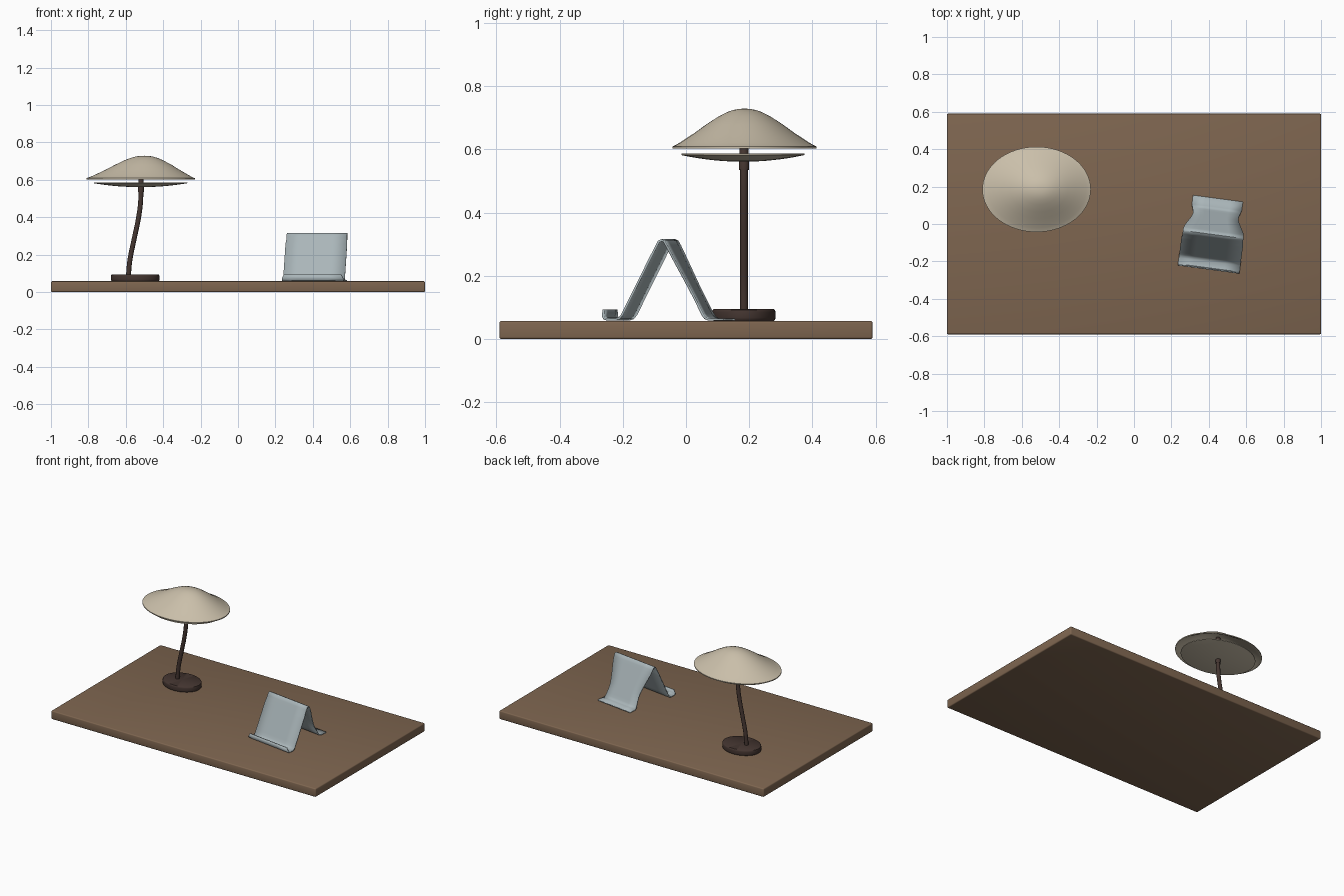
import bpy, bmesh, math
from mathutils import Vector, Matrix

if "Cube" in bpy.data.objects:
    bpy.data.objects.remove(bpy.data.objects["Cube"])


def material(name, rgb):
    m = bpy.data.materials.new(name)
    m.diffuse_color = (*rgb, 1)
    m.use_nodes = True
    m.node_tree.nodes["Principled BSDF"].inputs["Base Color"].default_value = m.diffuse_color
    return m


WOOD = material("wood_brown", (0.21, 0.132, 0.08))
DARK = material("dark_bronze", (0.058, 0.036, 0.03))
CREAM = material("cream", (0.59, 0.52, 0.40))
STEEL = material("pale_blue_grey", (0.40, 0.465, 0.485))


def finish(name, bm, mat, angle=40):
    bmesh.ops.recalc_face_normals(bm, faces=bm.faces[:])
    me = bpy.data.meshes.new(name)
    bm.to_mesh(me)
    bm.free()
    ob = bpy.data.objects.new(name, me)
    bpy.context.collection.objects.link(ob)
    me.materials.append(mat)
    bpy.context.view_layer.objects.active = ob
    ob.select_set(True)
    bpy.ops.object.shade_smooth_by_angle(angle=math.radians(angle))
    ob.select_set(False)
    return ob


def lathe(name, profile, centre, rx, ry, mat, lean=None, n=64):
    """Revolve (radius, z) points into an ellipse; lean shifts x by height."""
    bm = bmesh.new()
    rings = []
    for r, z in profile:
        dx = lean(r) if lean else 0
        if r < 1e-6:
            rings.append([bm.verts.new((centre[0] + dx, centre[1], z))])
        else:
            rings.append([bm.verts.new((centre[0] + dx + r * rx * math.cos(2 * math.pi * i / n),
                                        centre[1] + r * ry * math.sin(2 * math.pi * i / n), z))
                          for i in range(n)])
    for a, b in zip(rings, rings[1:]):
        for i in range(n):
            j = (i + 1) % n
            if len(a) == 1:
                bm.faces.new((a[0], b[i], b[j]))
            elif len(b) == 1:
                bm.faces.new((a[i], a[j], b[0]))
            else:
                bm.faces.new((a[i], a[j], b[j], b[i]))
    return finish(name, bm, mat)


# Desk top with softened edges
bm = bmesh.new()
bmesh.ops.create_cube(bm, size=1, matrix=Matrix.Translation((0, 0, 0.029)) @ Matrix.Diagonal((2, 1.18, 0.058, 1)))
bmesh.ops.bevel(bm, geom=bm.edges[:], offset=0.007, segments=3, affect='EDGES', profile=0.5)
finish("desk_top", bm, WOOD)

# Lamp base
lathe("lamp_base", [(0, 0.058), (0.96, 0.058), (0.99, 0.062), (1, 0.068), (1, 0.085),
                    (0.985, 0.092), (0.95, 0.095), (0, 0.095)], (-0.55, 0.183), 0.13, 0.1, DARK)

# Curved lamp stem
cu = bpy.data.curves.new("stem_path", 'CURVE')
cu.dimensions = '3D'
cu.bevel_depth = 0.013
cu.bevel_resolution = 4
cu.use_fill_caps = True
cu.resolution_u = 8
pts = [(-0.586, 0.085), (-0.578, 0.17), (-0.556, 0.28), (-0.533, 0.39), (-0.521, 0.48), (-0.519, 0.56)]
sp = cu.splines.new('BEZIER')
sp.bezier_points.add(len(pts) - 1)
for p, (x, z) in zip(sp.bezier_points, pts):
    p.co = (x, 0.183, z)
    p.handle_left_type = p.handle_right_type = 'AUTO'
tmp = bpy.data.objects.new("stem_path", cu)
bpy.context.collection.objects.link(tmp)
bm = bmesh.new()
bm.from_mesh(tmp.evaluated_get(bpy.context.evaluated_depsgraph_get()).to_mesh())
bpy.data.objects.remove(tmp)
finish("lamp_stem", bm, DARK)

# Collar joining stem, diffuser and shade
lathe("lamp_collar", [(0, 0.535), (1, 0.535), (1, 0.562), (0.88, 0.565), (0.88, 0.715), (0, 0.715)],
      (-0.519, 0.183), 0.016, 0.016, DARK, n=24)

# Shade: thin elliptical bell, crown leaning slightly to the right
outer = [(0, 0.729), (0.08, 0.728), (0.16, 0.7245), (0.25, 0.717), (0.36, 0.704), (0.53, 0.679),
         (0.68, 0.654), (0.8, 0.636), (0.9, 0.621), (0.97, 0.612), (1, 0.609)]
inner = [(r * 0.985, z - 0.006) for r, z in reversed(outer)]
lathe("lamp_shade", outer + [(1, 0.603)] + inner, (-0.521, 0.185), 0.29, 0.228, CREAM,
      lean=lambda r: 0.02 * (1 - min(r, 1) ** 2))

# Shallow diffuser dish below the shade
dish = [(t / 8, 0.561 + 0.021 * (t / 8) ** 2) for t in range(9)]
lathe("lamp_diffuser", dish + [(1, 0.587), (0.97, 0.587), (0, 0.584)],
      (-0.521, 0.18), 0.25, 0.195, CREAM)

# Folded sheet stand: side profile (depth, height) swept across a varying half width
path = [(-0.19, 0.094), (-0.19, 0.072), (-0.186, 0.065), (-0.177, 0.062), (-0.15, 0.062),
        (-0.138, 0.066), (-0.129, 0.077), (-0.02, 0.295), (-0.013, 0.308), (-0.004, 0.313),
        (0.004, 0.309), (0.012, 0.295), (0.122, 0.078), (0.13, 0.067), (0.142, 0.062), (0.19, 0.062)]
fine = []
for a, b in zip(path, path[1:]):
    k = 12 if abs(a[1] - b[1]) > 0.1 else 1
    fine += [Vector(a).lerp(Vector(b), i / k) for i in range(k)]
fine.append(Vector(path[-1]))


def half_width(v, z):
    if v < -0.18 and z > 0.085:
        return 0.155
    if v < -0.03:
        return 0.166
    if v < 0.0:
        return 0.163
    if v < 0.1:
        t = v / 0.1
        return 0.163 - 0.041 * t * t * (3 - 2 * t)
    return 0.122 + 0.013 * min(1, (v - 0.1) / 0.045)


bm = bmesh.new()
rows = [[bm.verts.new((s * half_width(*p), p[0], p[1])) for s in (-1, -0.5, 0, 0.5, 1)] for p in fine]
for a, b in zip(rows, rows[1:]):
    for i in range(4):
        bm.faces.new((a[i], a[i + 1], b[i + 1], b[i]))
stand = finish("folded_stand", bm, STEEL)
mod = stand.modifiers.new("sheet_thickness", 'SOLIDIFY')
mod.thickness = 0.007
mod.offset = 0
stand.location = (0.424, -0.052, 0)
stand.rotation_euler.z = math.radians(-7.6)
